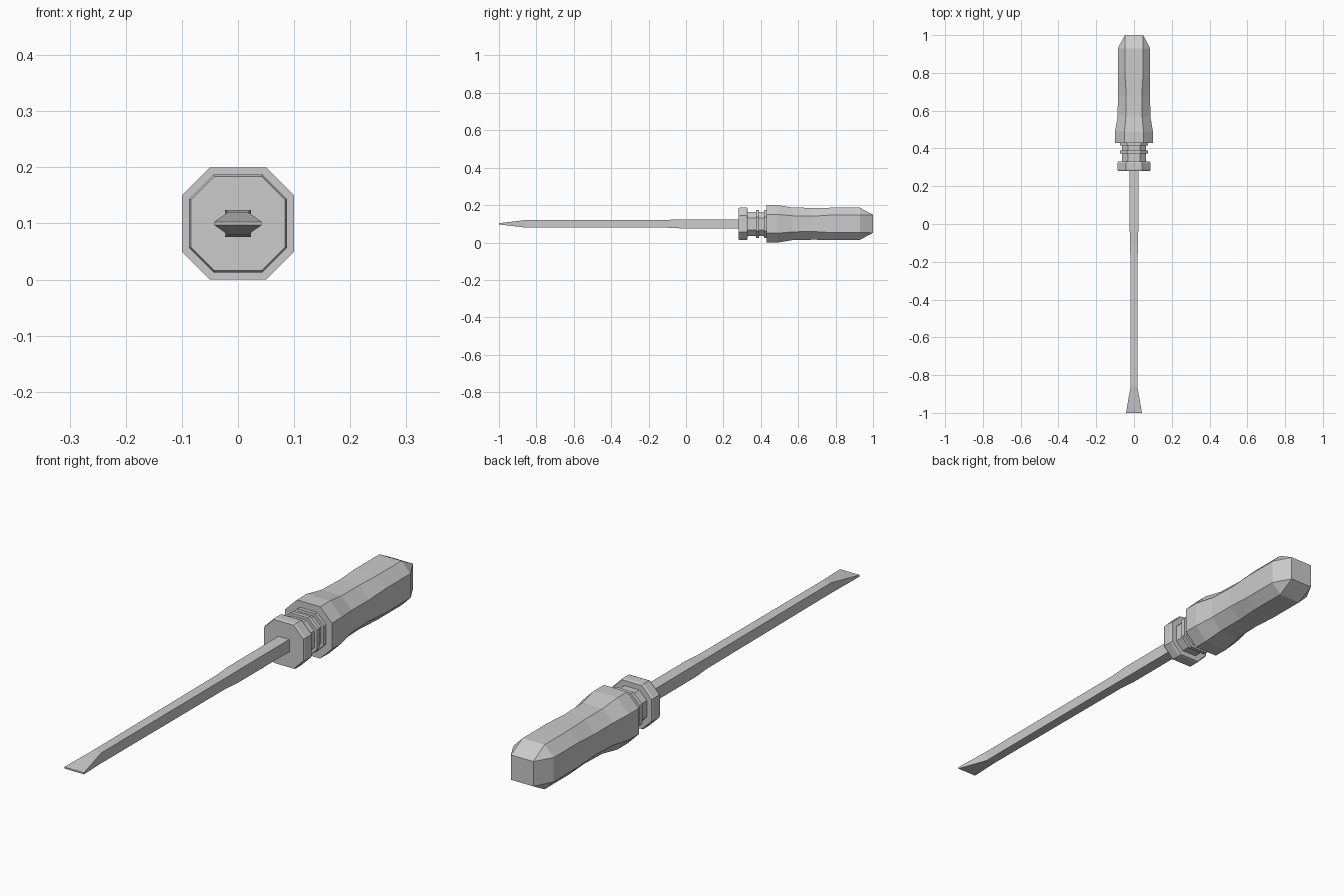
import bpy, bmesh

if "Cube" in bpy.data.objects:
    bpy.data.objects.remove(bpy.data.objects["Cube"])

ZC = 0.1  # height of the tool's axis


def octagon(y, h, c):
    """Square of half-size h with its corners cut; flats have half-width c."""
    pts = [(h, -c), (h, c), (c, h), (-c, h), (-h, c), (-h, -c), (-c, -h), (c, -h)]
    return [(x, y, ZC + z) for x, z in pts]


def rect(y, w, h):
    return [(w, y, ZC - h), (w, y, ZC + h), (-w, y, ZC + h), (-w, y, ZC - h)]


def loft(name, rings):
    bm = bmesh.new()
    loops = [[bm.verts.new(p) for p in ring] for ring in rings]
    for a, b in zip(loops, loops[1:]):
        for i in range(len(a)):
            j = (i + 1) % len(a)
            bm.faces.new((a[i], a[j], b[j], b[i]))
    bm.faces.new(loops[0])
    bm.faces.new(loops[-1])
    bmesh.ops.remove_doubles(bm, verts=bm.verts, dist=1e-5)
    bmesh.ops.recalc_face_normals(bm, faces=bm.faces)
    me = bpy.data.meshes.new(name)
    bm.to_mesh(me)
    bm.free()
    ob = bpy.data.objects.new(name, me)
    bpy.context.collection.objects.link(ob)
    return ob


# handle grip: flared front, slim waist, end tapering to a square
loft("handle", [octagon(*r) for r in [
    (0.43, 0.1, 0.05), (0.49, 0.1, 0.05), (0.57, 0.087, 0.043),
    (0.68, 0.085, 0.041), (0.78, 0.086, 0.047), (0.93, 0.086, 0.047),
    (1.0, 0.048, 0.048)]])

# grooved neck with two raised rings
loft("neck", [octagon(y, h, h / 2) for y, h in [
    (0.325, 0.064), (0.374, 0.064), (0.374, 0.075), (0.39, 0.075),
    (0.39, 0.064), (0.416, 0.064), (0.416, 0.075), (0.435, 0.075)]])

# collar with softened rims
loft("collar", [octagon(y, h, h / 2) for y, h in [
    (0.28, 0.084), (0.288, 0.087), (0.322, 0.087), (0.33, 0.084)]])

# square shaft flattening into the blade
loft("shaft_and_blade", [rect(*r) for r in [
    (0.3, 0.023, 0.024), (-0.03, 0.023, 0.024), (-0.1, 0.02, 0.021),
    (-0.86, 0.018, 0.02), (-1.0, 0.042, 0.003)]])
